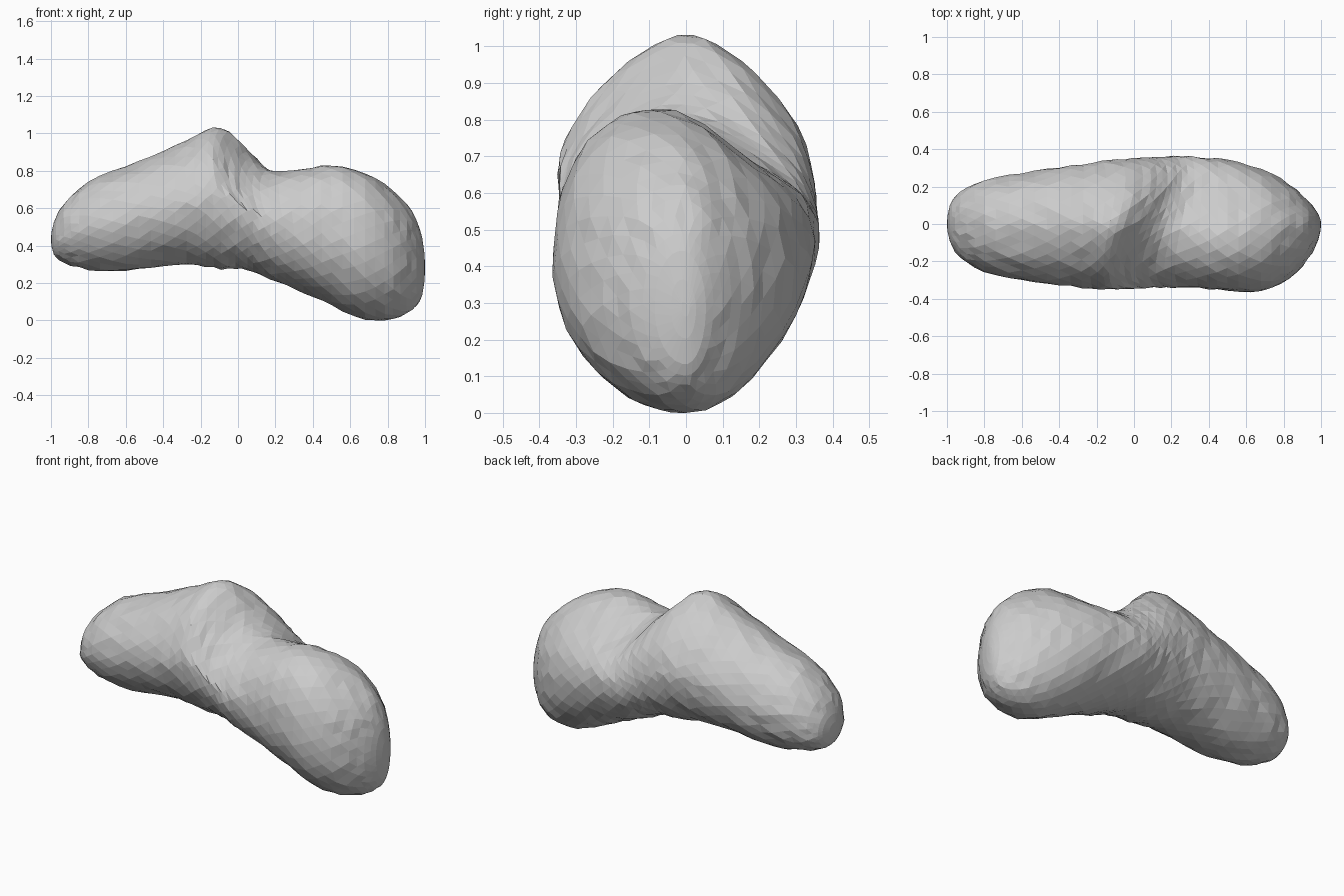
import bpy, bmesh, math, random
from mathutils import Vector

if "Cube" in bpy.data.objects:
    bpy.data.objects.remove(bpy.data.objects["Cube"])

random.seed(4)

# Stations along the rock: x, bottom z, top z, front y, back y
STATIONS = [
    (-1.0, .42, .44, -.01, .01),
    (-.985, .35, .52, -.09, .10),
    (-.93, .305, .62, -.18, .175),
    (-.80, .268, .74, -.255, .235),
    (-.60, .26, .82, -.298, .272),
    (-.40, .288, .90, -.328, .305),
    (-.22, .29, .99, -.345, .33),
    (-.09, .27, 1.03, -.352, .348),
    (.02, .268, .935, -.348, .358),
    (.11, .245, .845, -.342, .362),
    (.21, .20, .80, -.34, .366),
    (.35, .145, .81, -.345, .36),
    (.50, .075, .83, -.357, .345),
    (.68, .002, .79, -.36, .295),
    (.83, .005, .69, -.295, .215),
    (.93, .05, .58, -.19, .125),
    (.985, .13, .44, -.085, .055),
    (1.0, .26, .30, -.01, .01),
]
SEGS, STEPS = 28, 3


def smooth(a, b, c, d, t):
    """Catmull-Rom blend between b and c."""
    return [.5 * (2*q + (r-p)*t + (2*p-5*q+4*r-s)*t*t + (3*q-p-3*r+s)*t**3)
            for p, q, r, s in zip(a, b, c, d)]


def bell(v, centre, width):
    return math.exp(-((v - centre) / width) ** 2)


def surface(x, zb, zt, yf, yb, ang):
    c, s = math.cos(ang), math.sin(ang)
    mid = zb + (zt - zb) * .5
    crest = -.07 * bell(x, .55, .3)            # right lump leans to the front
    p = 2.0 - .45 * bell(x, -.1, .35) if s > 0 else 2.0
    u = math.copysign(abs(c) ** (2 / p), c)
    w = math.copysign(abs(s) ** (2 / p), s)
    shift = crest * max(s, 0) ** 2
    half = yb if c > 0 else -yf
    y = u * half + shift
    z = mid + w * ((zt - mid) if s > 0 else (mid - zb))
    up = max(s, 0)
    z -= .09 * up * bell(x, .42, .25) * bell(y, .22, .16)   # hollow behind the crest
    x += .45 * y * up * bell(x, .06, .22)                   # slanting saddle
    return Vector((x, y, z))


# Loft the stations into rings
rows = []
n = len(STATIONS)
for i in range(n - 1):
    a, b, c, d = (STATIONS[min(max(k, 0), n - 1)] for k in (i-1, i, i+1, i+2))
    steps = 2 if i in (0, n - 2) else STEPS
    rows += [smooth(a, b, c, d, k / steps) for k in range(steps)]
rows.append(STATIONS[-1])

bm = bmesh.new()
rings = []
for j, r in enumerate(rows):
    off = .5 * (j % 2)
    rings.append([bm.verts.new(surface(*r, 2 * math.pi * (k + off) / SEGS))
                  for k in range(SEGS)])
for j in range(len(rings) - 1):
    a, b = rings[j], rings[j + 1]
    for k in range(SEGS):
        m = (k + 1) % SEGS
        if j % 2 == 0:
            tris = ((a[k], a[m], b[k]), (a[m], b[m], b[k]))
        else:
            tris = ((a[k], b[m], b[k]), (a[k], a[m], b[m]))
        for t in tris:
            bm.faces.new(t)
bm.faces.new(rings[0])
bm.faces.new(rings[-1])
bmesh.ops.recalc_face_normals(bm, faces=bm.faces[:])

# Small chips over the surface
bm.normal_update()
for v in bm.verts:
    if abs(v.co.x) < .97:
        v.co += v.normal * random.uniform(-.006, .004)
bmesh.ops.triangulate(bm, faces=[f for f in bm.faces if len(f.verts) > 3])

# Fit to the ground and centre
for axis in range(3):
    lo = min(v.co[axis] for v in bm.verts)
    hi = max(v.co[axis] for v in bm.verts)
    move = -lo if axis == 2 else -(lo + hi) / 2
    for v in bm.verts:
        v.co[axis] += move

mesh = bpy.data.meshes.new("rock")
bm.to_mesh(mesh)
bm.free()
rock = bpy.data.objects.new("rock", mesh)
bpy.context.collection.objects.link(rock)
